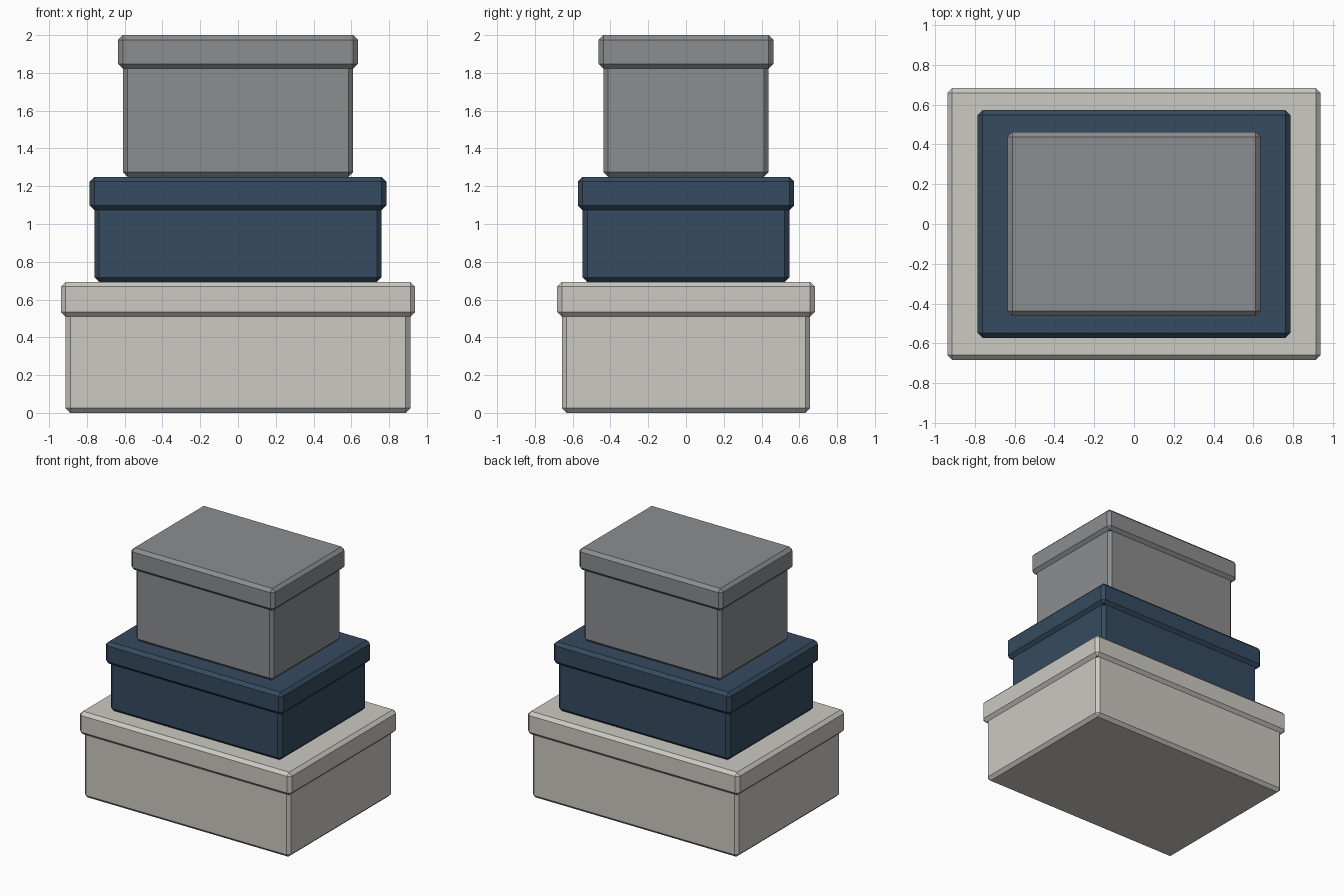
import bpy

cube = bpy.data.objects.get("Cube")
if cube:
    bpy.data.objects.remove(cube, do_unlink=True)

BEVEL = 0.025
OVERHANG = 0.025   # how far a lid reaches past its box


def make_material(name, rgb):
    mat = bpy.data.materials.new(name)
    mat.use_nodes = True
    mat.diffuse_color = (*rgb, 1)
    mat.node_tree.nodes["Principled BSDF"].inputs["Base Color"].default_value = (*rgb, 1)
    return mat


def bevelled_block(name, half_x, half_y, z0, z1, mat):
    bpy.ops.mesh.primitive_cube_add(size=2, location=(0, 0, (z0 + z1) / 2))
    obj = bpy.context.object
    obj.name = name
    obj.scale = (half_x, half_y, (z1 - z0) / 2)
    bpy.ops.object.transform_apply(location=False, rotation=False, scale=True)
    mod = obj.modifiers.new("chamfer", 'BEVEL')
    mod.width = BEVEL
    mod.segments = 1
    obj.data.materials.append(mat)


def lidded_box(name, half_x, half_y, base, lid_base, top, mat):
    # box body reaches up inside its lid
    bevelled_block(name + "_box", half_x, half_y, base, lid_base + 0.06, mat)
    bevelled_block(name + "_lid", half_x + OVERHANG, half_y + OVERHANG, lid_base, top, mat)


# Three stacked boxes, largest at the bottom
cream = make_material("warm light grey", (0.60, 0.585, 0.54))
navy = make_material("navy blue", (0.036, 0.07, 0.115))
grey = make_material("mid grey", (0.265, 0.268, 0.275))

lidded_box("bottom", 0.913, 0.657, 0.0, 0.51, 0.693, cream)
lidded_box("middle", 0.76, 0.547, 0.693, 1.073, 1.25, navy)
lidded_box("top", 0.61, 0.438, 1.25, 1.823, 2.0, grey)
